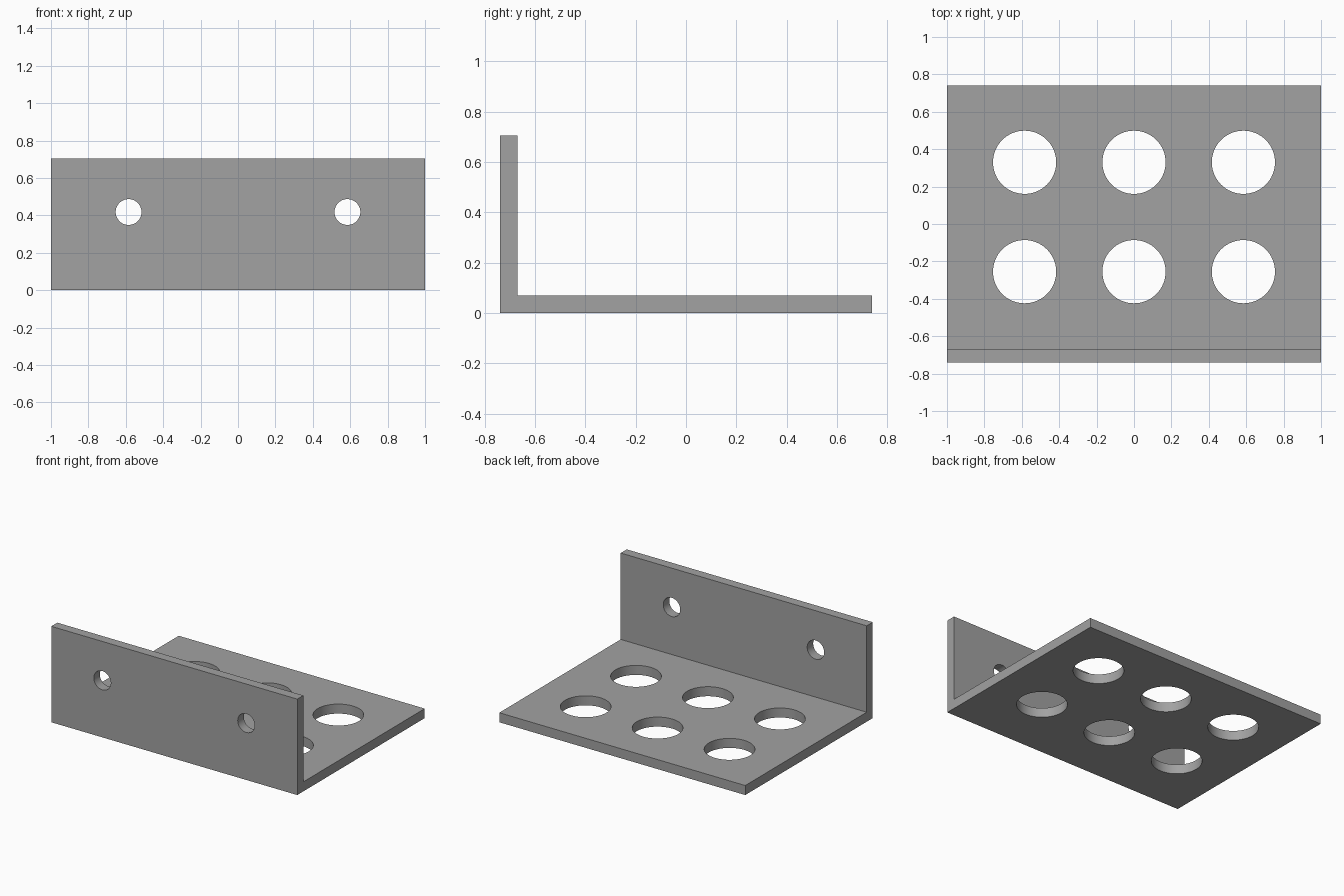
import bpy
import bmesh
from math import pi

cube = bpy.data.objects.get("Cube")
if cube:
    bpy.data.objects.remove(cube, do_unlink=True)

HALF_W, HALF_D, HEIGHT, THICK = 1.0, 0.74, 0.705, 0.07
PITCH = 0.585  # spacing between hole centres

grey = bpy.data.materials.new("plain_grey")
grey.use_nodes = True
colour = (0.36, 0.36, 0.36, 1)
grey.diffuse_color = colour
grey.node_tree.nodes["Principled BSDF"].inputs["Base Color"].default_value = colour

# L-shaped bracket: side profile extruded across the width
front, inner = -HALF_D, -HALF_D + THICK
profile = [(front, 0), (HALF_D, 0), (HALF_D, THICK),
           (inner, THICK), (inner, HEIGHT), (front, HEIGHT)]
bm = bmesh.new()
face = bm.faces.new([bm.verts.new((-HALF_W, y, z)) for y, z in profile])
side = bmesh.ops.extrude_face_region(bm, geom=[face])["geom"]
bmesh.ops.translate(bm, vec=(2 * HALF_W, 0, 0),
                    verts=[v for v in side if isinstance(v, bmesh.types.BMVert)])
bmesh.ops.recalc_face_normals(bm, faces=bm.faces)
mesh = bpy.data.meshes.new("angle_bracket")
bm.to_mesh(mesh)
bm.free()
mesh.materials.append(grey)
bracket = bpy.data.objects.new("angle_bracket", mesh)
bpy.context.collection.objects.link(bracket)


def drill(name, location, radius, rotation=(0, 0, 0)):
    """Cut a round through-hole in the bracket."""
    bpy.ops.mesh.primitive_cylinder_add(vertices=64, radius=radius, depth=4 * THICK,
                                        location=location, rotation=rotation)
    cutter = bpy.context.object
    cutter.name = name
    cutter.hide_render = True
    cutter.data.materials.append(grey)
    mod = bracket.modifiers.new(name, "BOOLEAN")
    mod.operation = "DIFFERENCE"
    mod.solver = "EXACT"
    mod.object = cutter
    bpy.context.view_layer.objects.active = bracket
    bpy.ops.object.modifier_apply(modifier=mod.name)
    bpy.data.objects.remove(cutter, do_unlink=True)


# Large holes in the base plate
for x in (-PITCH, 0, PITCH):
    for y in (0.33, 0.33 - PITCH):
        drill("base_hole_cutter", (x, y, THICK / 2), 0.169)

# Small screw holes in the upright plate
for x in (-PITCH, PITCH):
    drill("screw_hole_cutter", (x, front + THICK / 2, 0.418), 0.069, (pi / 2, 0, 0))

# Smooth hole walls, crisp edges
bpy.ops.object.select_all(action="DESELECT")
bracket.select_set(True)
bpy.context.view_layer.objects.active = bracket
bpy.ops.object.shade_smooth_by_angle(angle=pi / 6)
